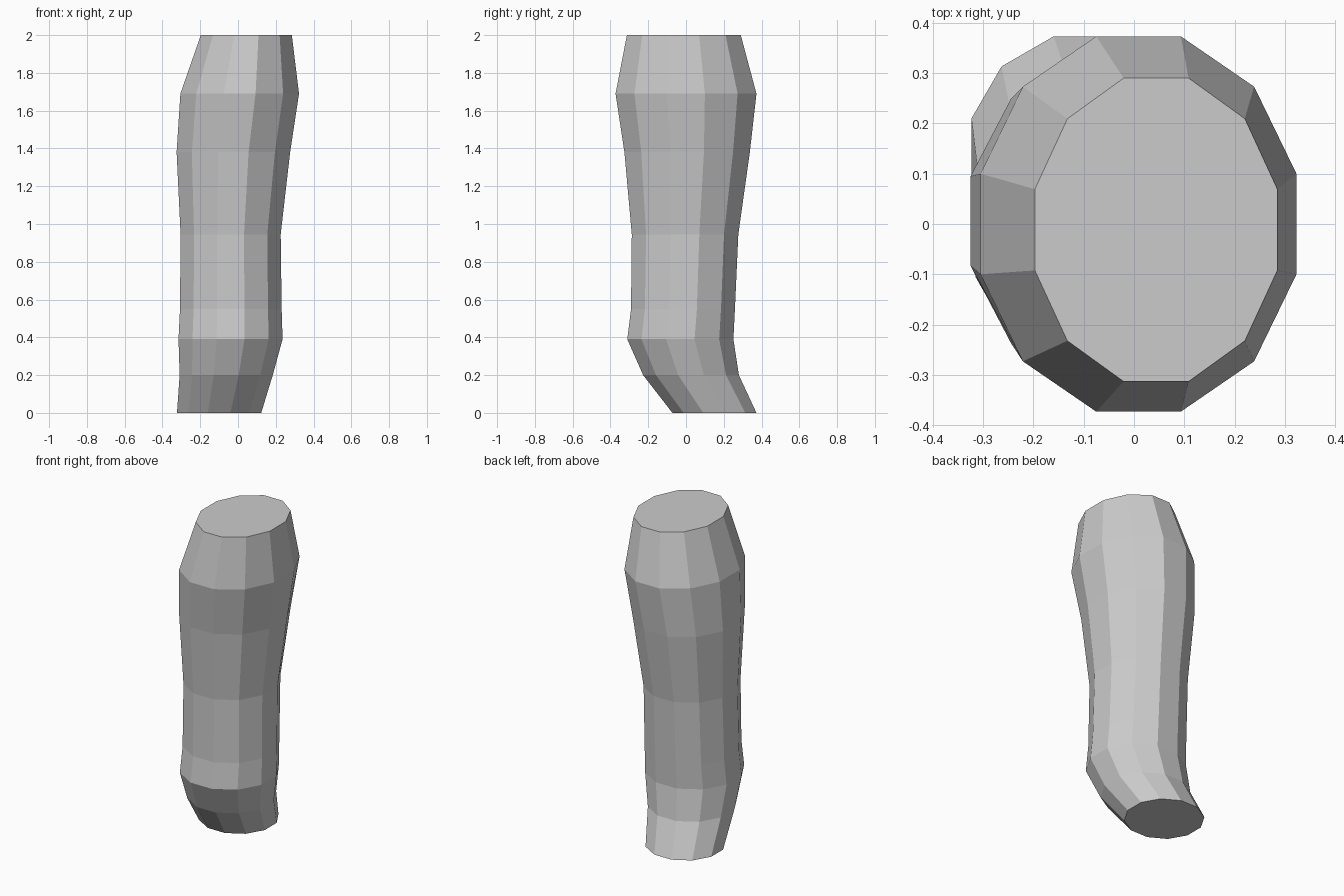
import bpy, bmesh
from math import cos, sin, pi

cube = bpy.data.objects.get("Cube")
if cube:
    bpy.data.objects.remove(cube, do_unlink=True)

SIDES = 12

# One matt grey for the whole body
grey = bpy.data.materials.new("plain grey")
grey.use_nodes = True
colour = (0.6, 0.6, 0.6, 1)
grey.diffuse_color = colour
grey.node_tree.nodes["Principled BSDF"].inputs["Base Color"].default_value = colour

# Cross-sections from the bottom up: height, x extent, y extent
sections = [
    (0.00, -0.323, 0.123, -0.072, 0.373),
    (0.20, -0.309, 0.184, -0.227, 0.280),
    (0.39, -0.315, 0.236, -0.311, 0.251),
    (0.55, -0.307, 0.231, -0.291, 0.259),
    (0.945, -0.304, 0.226, -0.287, 0.277),
    (1.38, -0.325, 0.276, -0.326, 0.338),
    (1.69, -0.305, 0.323, -0.373, 0.373),
    (2.00, -0.197, 0.285, -0.313, 0.290),
]


def add_ring(bm, z, x0, x1, y0, y1):
    """Flat-sided oval ring that fills the given extents."""
    grow = 1 / cos(pi / SIDES)
    ring = []
    for i in range(SIDES):
        a = (i + 0.5) * 2 * pi / SIDES
        x = (x0 + x1) / 2 + (x1 - x0) / 2 * grow * cos(a)
        y = (y0 + y1) / 2 + (y1 - y0) / 2 * grow * sin(a)
        ring.append(bm.verts.new((x, y, z)))
    return ring


# Curved limb segment: rings bridged with quads, capped at both ends
bm = bmesh.new()
rings = [add_ring(bm, *s) for s in sections]
for low, high in zip(rings, rings[1:]):
    for i in range(SIDES):
        j = (i + 1) % SIDES
        bm.faces.new((low[i], low[j], high[j], high[i]))
bm.faces.new(rings[0][::-1])
bm.faces.new(rings[-1])

mesh = bpy.data.meshes.new("curved_limb")
bm.to_mesh(mesh)
bm.free()
mesh.materials.append(grey)
limb = bpy.data.objects.new("curved_limb", mesh)
bpy.context.collection.objects.link(limb)
